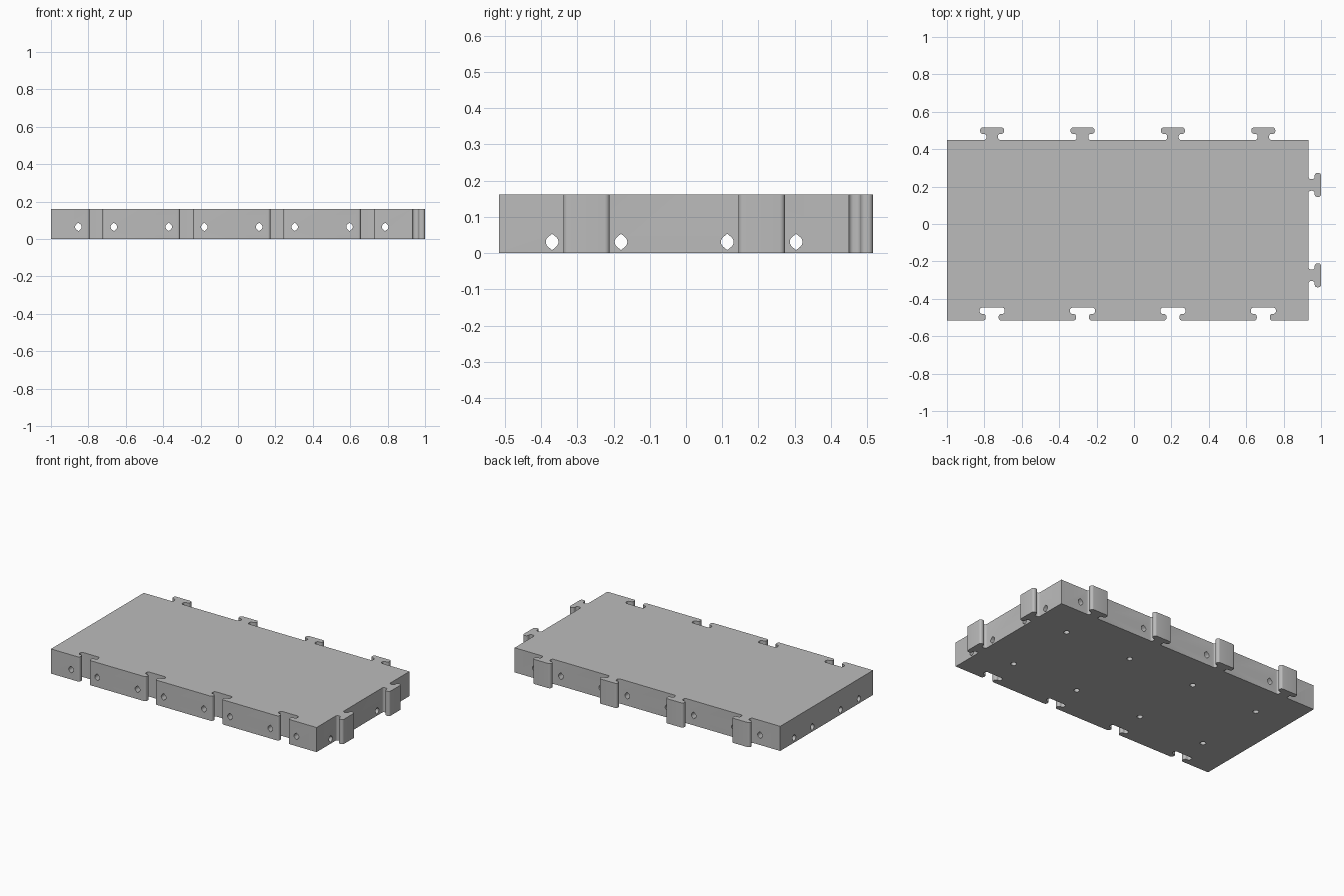
import bpy, bmesh, math
from mathutils import Vector, Matrix

cube = bpy.data.objects.get("Cube")
if cube:
    bpy.data.objects.remove(cube)

LEFT, RIGHT, FRONT, BACK, HEIGHT = -1.0, 0.933, -0.516, 0.449, 0.162
PITCH = (RIGHT - LEFT) / 4
X_CENTRES = [LEFT + PITCH * (i + 0.5) for i in range(4)]
Y_CENTRES = [FRONT + PITCH * (i + 0.5) for i in range(2)]
HOLE_OFFSET = 0.095

grey = bpy.data.materials.new("light grey")
grey.use_nodes = True
COLOUR = (0.5, 0.5, 0.5, 1)
grey.diffuse_color = COLOUR
grey.node_tree.nodes["Principled BSDF"].inputs["Base Color"].default_value = COLOUR


def prism(name, outline, depth):
    """Extrude a closed 2D outline upwards."""
    bm = bmesh.new()
    face = bm.faces.new([bm.verts.new((p[0], p[1], 0)) for p in outline])
    top = bmesh.ops.extrude_face_region(bm, geom=[face])
    verts = [v for v in top["geom"] if isinstance(v, bmesh.types.BMVert)]
    bmesh.ops.translate(bm, verts=verts, vec=(0, 0, depth))
    bmesh.ops.recalc_face_normals(bm, faces=bm.faces)
    mesh = bpy.data.meshes.new(name)
    bm.to_mesh(mesh)
    bm.free()
    mesh.materials.append(grey)
    obj = bpy.data.objects.new(name, mesh)
    bpy.context.collection.objects.link(obj)
    return obj


def rounded(corners, steps=6):
    """Replace each (point, radius) right-angle corner with an arc."""
    out = []
    for i, (p, r) in enumerate(corners):
        if r == 0:
            out.append(p)
            continue
        a = (corners[i - 1][0] - p).normalized() * r
        b = (corners[(i + 1) % len(corners)][0] - p).normalized() * r
        for k in range(steps + 1):
            t = math.pi / 2 * k / steps
            out.append(p + a * (1 - math.sin(t)) + b * (1 - math.cos(t)))
    return out


def connector(centre, along, outward, neck, head, lip, reach):
    """T-shaped joint corners walking along an edge."""
    half = [(-neck, 0, 0.013), (-neck, lip, 0.013),
            (-head, lip, 0.014), (-head, reach, 0.014)]
    full = half + [(-s, d, r) for s, d, r in reversed(half)]
    return [(centre + along * s + outward * d, r) for s, d, r in full]


# Tile outline, counter-clockwise: sockets in front, tabs on the left and back
ex, ey = Vector((1, 0)), Vector((0, 1))
path = [(Vector((LEFT, FRONT)), 0)]
for x in X_CENTRES:
    path += connector(Vector((x, FRONT)), ex, ey, 0.035, 0.067, 0.035, 0.069)
path.append((Vector((RIGHT, FRONT)), 0))
for y in Y_CENTRES:
    path += connector(Vector((RIGHT, y)), ey, ex, 0.031, 0.064, 0.033, 0.067)
path.append((Vector((RIGHT, BACK)), 0))
for x in reversed(X_CENTRES):
    path += connector(Vector((x, BACK)), -ex, ey, 0.031, 0.064, 0.033, 0.067)
path.append((Vector((LEFT, BACK)), 0))
tile = prism("interlocking_tile", rounded(path), HEIGHT)


def drill(matrices, outline, depth):
    """Cut one set of parallel holes through the tile."""
    for m in matrices:
        cutter = prism("hole_cutter", outline, depth)
        cutter.hide_render = True
        cutter.data.transform(m)
        mod = tile.modifiers.new("hole", "BOOLEAN")
        mod.operation, mod.solver, mod.object = "DIFFERENCE", "EXACT", cutter
        bpy.context.view_layer.objects.active = tile
        bpy.ops.object.modifier_apply(modifier=mod.name)
        bpy.data.objects.remove(cutter)


# Wire holes: round sides with a point at top and bottom
R = 0.0175
lens = []
for side in (0, math.pi):
    for k in range(7):
        t = side + math.radians(-50 + 100 * k / 6)
        lens.append(Vector((R * math.cos(t), R * math.sin(t))))
    lens.append(Vector((0, 0.0225 * (1 if side == 0 else -1))))
circle = [Vector((R * math.cos(k * math.tau / 20), R * math.sin(k * math.tau / 20)))
          for k in range(20)]

along_y = Matrix.Rotation(math.pi / 2, 4, "X")
along_x = Matrix.Rotation(math.pi / 2, 4, "Z") @ along_y
offsets = (-HOLE_OFFSET, HOLE_OFFSET)
bpy.context.view_layer.objects.active = tile
tile.select_set(True)
drill([Matrix.Translation((x + o, 1, 0.065)) @ along_y
       for x in X_CENTRES for o in offsets], lens, 2)
drill([Matrix.Translation((-1.5, y + o, 0.031)) @ along_x
       for y in Y_CENTRES for o in offsets], lens, 3)
# Blind holes underneath
drill([Matrix.Translation((x, y, -0.05))
       for x in X_CENTRES for y in Y_CENTRES], circle, 0.13)

bpy.ops.object.shade_smooth_by_angle(angle=math.radians(30))
